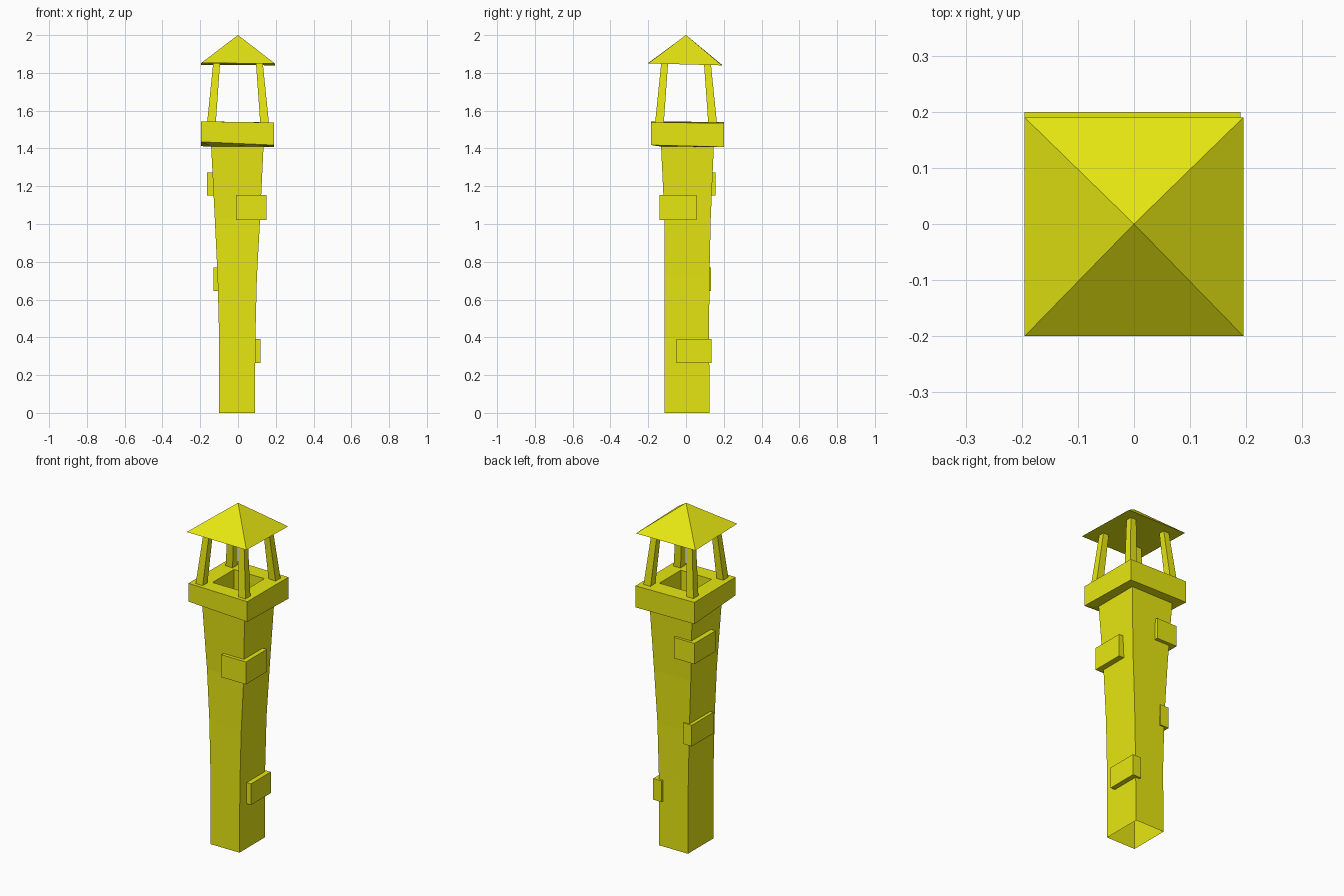
import bpy, bmesh

if "Cube" in bpy.data.objects:
    bpy.data.objects.remove(bpy.data.objects["Cube"])

yellow = bpy.data.materials.new("yellow")
yellow.diffuse_color = (0.8, 0.8, 0.006, 1)
yellow.use_nodes = True
yellow.node_tree.nodes["Principled BSDF"].inputs["Base Color"].default_value = yellow.diffuse_color


def rect(x0, x1, y0, y1, zs):
    """Four corners: front left, front right, back right, back left."""
    if not isinstance(zs, tuple):
        zs = (zs,) * 4
    return list(zip((x0, x1, x1, x0), (y0, y0, y1, y1), zs))


def loft(name, rings, cap_bottom=True, cap_top=True):
    """Skin a stack of four-cornered rings."""
    bm = bmesh.new()
    loops = [[bm.verts.new(p) for p in r] for r in rings]
    for a, b in zip(loops, loops[1:]):
        for i in range(4):
            j = (i + 1) % 4
            bm.faces.new((a[i], a[j], b[j], b[i]))
    if cap_bottom:
        bm.faces.new(loops[0][::-1])
    if cap_top:
        bm.faces.new(loops[-1])
    bm.normal_update()
    mesh = bpy.data.meshes.new(name)
    bm.to_mesh(mesh)
    bm.free()
    mesh.materials.append(yellow)
    obj = bpy.data.objects.new(name, mesh)
    bpy.context.collection.objects.link(obj)
    return obj


# Flared shaft (open at the foot), running into the overhanging collar and its pit
loft("tower_shaft_and_collar", [
    rect(-0.10, 0.09, -0.115, 0.125, 0),
    rect(-0.10, 0.092, -0.114, 0.122, 0.4),
    rect(-0.108, 0.10, -0.113, 0.124, 0.72),
    rect(-0.123, 0.117, -0.114, 0.131, 1.03),
    rect(-0.142, 0.135, -0.132, 0.147, 1.41),
    rect(-0.195, 0.19, -0.185, 0.20, (1.435, 1.418, 1.408, 1.412)),
    rect(-0.195, 0.19, -0.185, 0.20, (1.543, 1.537, 1.535, 1.54)),
    rect(-0.10, 0.10, -0.095, 0.105, 1.539),
    rect(-0.10, 0.10, -0.095, 0.105, 1.30),
], cap_bottom=False)

# Leaning posts
for sx, side in ((-1, "left"), (1, "right")):
    for sy, end in ((-1, "front"), (1, "back")):
        def ring(c, h, z):
            return rect(sx * c - h, sx * c + h, sy * c - h, sy * c + h, z)
        loft(f"{end}_{side}_post", [ring(0.141, 0.023, 1.53), ring(0.113, 0.018, 1.855)])

# Pyramid roof
loft("roof", [
    rect(-0.195, 0.195, -0.20, 0.19, (1.852, 1.85, 1.84, 1.843)),
    rect(-0.0005, 0.0005, -0.0005, 0.0005, 2.0),
])

# Stone blocks wrapping the shaft corners
blocks = {
    "upper_front_right_block": (-0.01, 0.15, -0.14, 0.055, 1.02, 1.153),
    "upper_back_left_block": (-0.165, -0.03, -0.04, 0.157, 1.15, 1.273),
    "middle_back_left_block": (-0.13, -0.075, -0.07, 0.132, 0.645, 0.77),
    "lower_back_right_block": (0.065, 0.12, -0.05, 0.135, 0.265, 0.39),
}
for name, (x0, x1, y0, y1, z0, z1) in blocks.items():
    loft(name, [rect(x0, x1, y0, y1, z0), rect(x0, x1, y0, y1, z1)])
